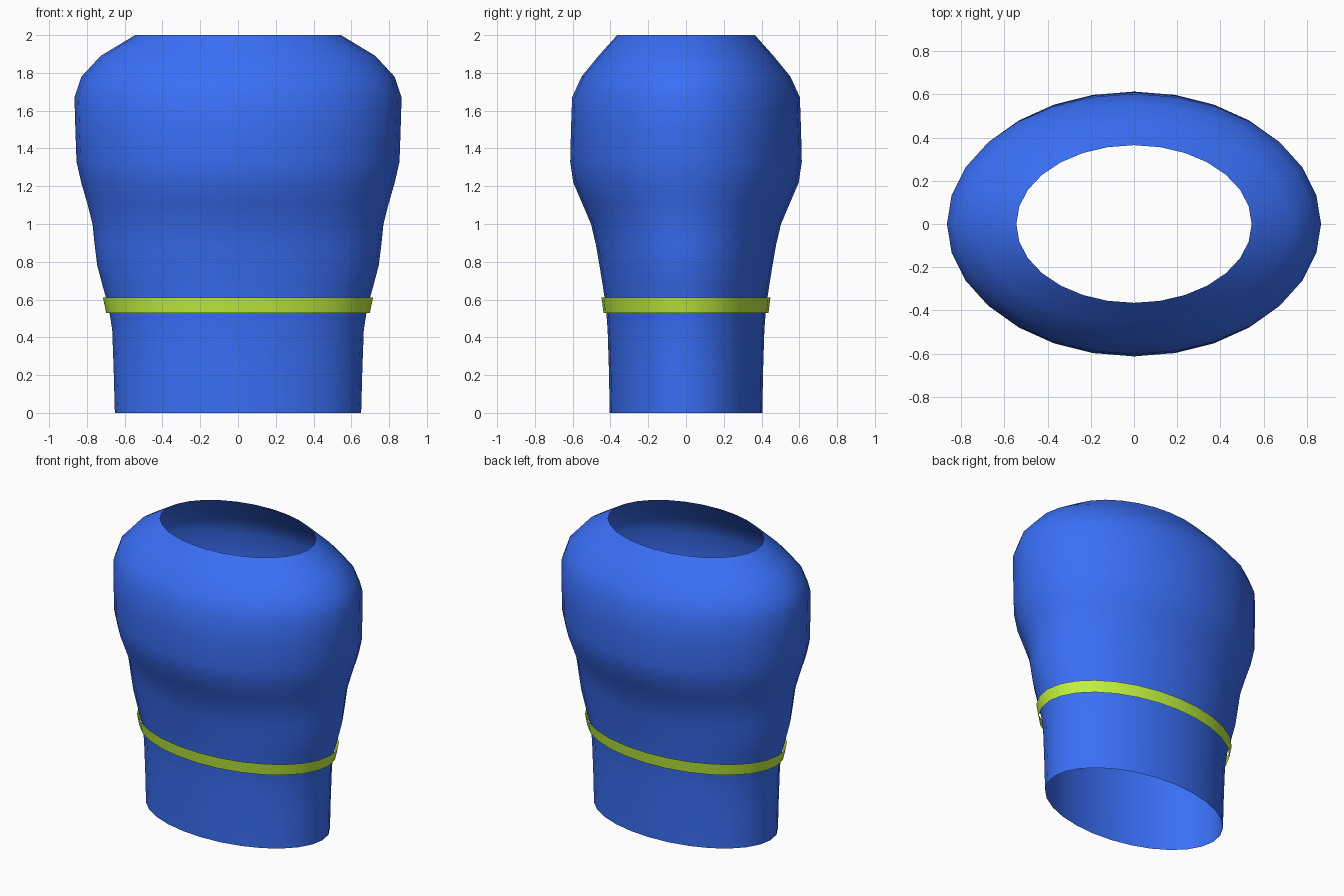
import bpy, bmesh
from math import sin, cos, pi

if "Cube" in bpy.data.objects:
    bpy.data.objects.remove(bpy.data.objects["Cube"])

SIDES = 28


def material(name, rgb):
    m = bpy.data.materials.new(name)
    m.diffuse_color = (*rgb, 1)
    m.use_nodes = True
    m.node_tree.nodes["Principled BSDF"].inputs["Base Color"].default_value = m.diffuse_color
    return m


def elliptic_shell(name, profile, mat):
    """Open tube through elliptical rings given as (z, x radius, y radius)."""
    bm = bmesh.new()
    rings = [[bm.verts.new((rx * cos(2 * pi * i / SIDES), ry * sin(2 * pi * i / SIDES), z))
              for i in range(SIDES)] for z, rx, ry in profile]
    for a, b in zip(rings, rings[1:]):
        for i in range(SIDES):
            j = (i + 1) % SIDES
            bm.faces.new((a[i], a[j], b[j], b[i])).smooth = True
    mesh = bpy.data.meshes.new(name)
    bm.to_mesh(mesh)
    bm.free()
    mesh.materials.append(mat)
    ob = bpy.data.objects.new(name, mesh)
    bpy.context.collection.objects.link(ob)
    return ob


# Torso: hips, waist, chest, sloping shoulders, open at neck and hem
elliptic_shell("torso_shell", [
    (0.00, 0.652, 0.404), (0.22, 0.658, 0.408), (0.44, 0.666, 0.415),
    (0.56, 0.685, 0.424), (0.67, 0.716, 0.440), (0.78, 0.745, 0.458),
    (0.89, 0.759, 0.477), (1.00, 0.770, 0.503), (1.11, 0.798, 0.550),
    (1.22, 0.830, 0.597), (1.33, 0.855, 0.613), (1.50, 0.861, 0.609),
    (1.67, 0.866, 0.603), (1.78, 0.829, 0.553), (1.89, 0.727, 0.463),
    (2.00, 0.545, 0.365)], material("blue_cloth", (0.042, 0.16, 0.93)))

# Belt: thin flared band standing just off the waist
elliptic_shell("belt", [(0.53, 0.698, 0.437), (0.61, 0.715, 0.447)],
               material("lime_band", (0.53, 0.88, 0.05)))
